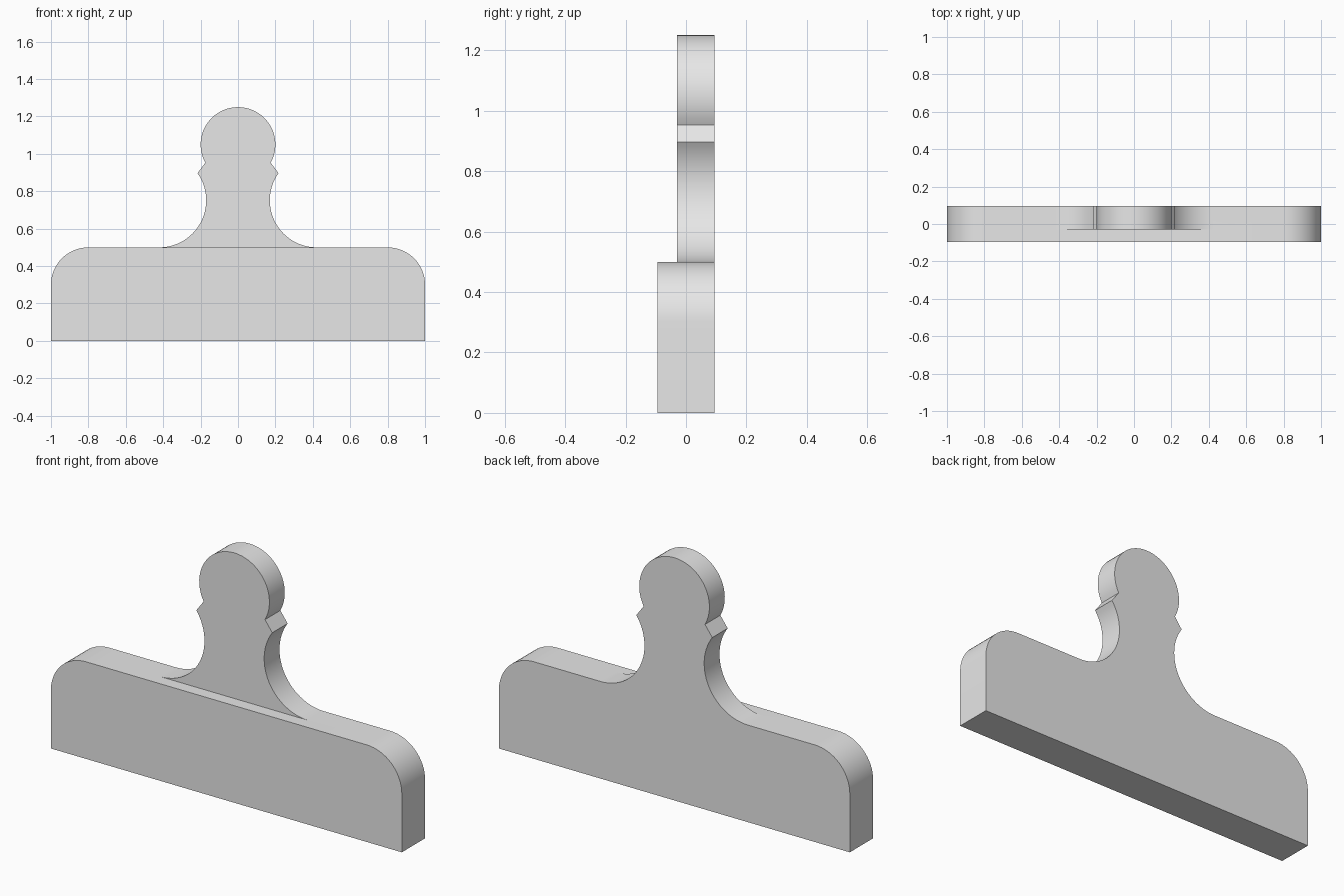
import bpy, bmesh
from math import sin, cos, atan2, hypot, pi, radians

cube = bpy.data.objects.get("Cube")
if cube:
    bpy.data.objects.remove(cube, do_unlink=True)

FRONT, STEP, BACK = -0.095, -0.03, 0.095   # depth planes
HALF, SHOULDER, CORNER = 1.0, 0.5, 0.2     # blade size
HEAD_Z, HEAD_R = 1.05, 0.2                 # rounded grip end
NECK = 0.17                                # narrowest half width of grip

# Fillet radius that is tangent to both the shoulder and the grip end
h = HEAD_Z - SHOULDER
FILLET = (NECK**2 + h**2 - HEAD_R**2) / (2 * (h + HEAD_R - NECK))


def arc(cx, cz, r, a, b, n):
    return [(cx + r * cos(a + (b - a) * i / n), cz + r * sin(a + (b - a) * i / n))
            for i in range(n + 1)]


def mirrored(points):
    return [(-x, z) for x, z in reversed(points)]


# Blade outline, right half then mirrored
half_blade = [(HALF, 0)] + arc(HALF - CORNER, SHOULDER - CORNER, CORNER, 0, pi / 2, 16)

# Grip outline: concave fillet, then the rounded end
fx, fz = NECK + FILLET, SHOULDER + FILLET
touch = atan2(fz - HEAD_Z, fx)
flare = arc(fx, fz, FILLET, 1.5 * pi, pi + touch, 28)
head = arc(0, HEAD_Z, HEAD_R, touch, pi - touch, 40)
grip = flare + head[1:-1] + mirrored(flare)

# One closed solid: thick blade, thinner grip flush at the back
bm = bmesh.new()


def ring(points, y):
    return [bm.verts.new((x, y, z)) for x, z in points]


right, left = half_blade, mirrored(half_blade)
feet = [grip[0], grip[-1]]
front_r, front_l, front_f = (ring(p, FRONT) for p in (right, left, feet))
back_r, back_l = ring(right, BACK), ring(left, BACK)
grip_step, grip_back = ring(grip, STEP), ring(grip, BACK)


def strip(a, b):
    for i in range(len(a) - 1):
        bm.faces.new((a[i], a[i + 1], b[i + 1], b[i]))


bm.faces.new(front_r + front_f + front_l)                 # blade front
bm.faces.new(back_r + grip_back + back_l)                 # whole back
bm.faces.new(grip_step)                                   # grip front
bm.faces.new(front_f + [grip_step[-1], grip_step[0]])     # ledge
strip(grip_step, grip_back)                               # grip edge
strip(front_l + front_r[:1], back_l + back_r[:1])         # left edge and base
strip(front_r, back_r)                                    # right edge
bm.faces.new((front_r[-1], front_f[0], grip_step[0], grip_back[0], back_r[-1]))
bm.faces.new((front_f[1], front_l[0], back_l[0], grip_back[-1], grip_step[-1]))
bmesh.ops.recalc_face_normals(bm, faces=bm.faces)

mesh = bpy.data.meshes.new("scraper")
bm.to_mesh(mesh)
bm.free()
scraper = bpy.data.objects.new("scraper", mesh)
bpy.context.collection.objects.link(scraper)

# Plain grey material
grey = bpy.data.materials.new("light grey")
grey.use_nodes = True
colour = (0.8, 0.8, 0.8, 1)
grey.diffuse_color = colour
grey.node_tree.nodes["Principled BSDF"].inputs["Base Color"].default_value = colour
mesh.materials.append(grey)

# Smooth curved edges, sharp rims
bpy.ops.object.select_all(action="DESELECT")
scraper.select_set(True)
bpy.context.view_layer.objects.active = scraper
bpy.ops.object.shade_smooth_by_angle(angle=radians(30))
